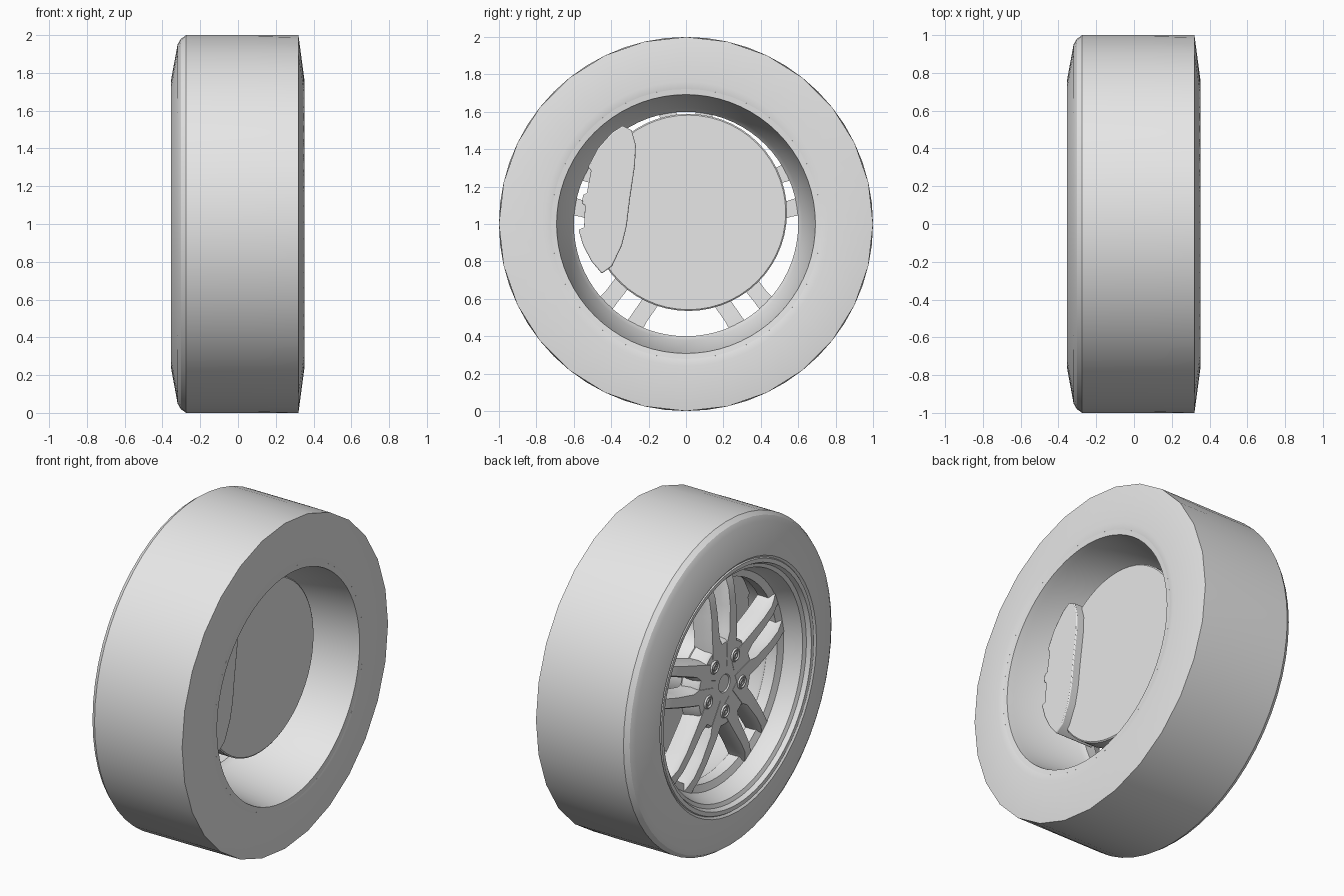
import bpy, bmesh, math
from mathutils import Matrix, Vector

if "Cube" in bpy.data.objects:
    bpy.data.objects.remove(bpy.data.objects["Cube"], do_unlink=True)

grey = bpy.data.materials.new("plain grey")
grey.use_nodes = True
grey.diffuse_color = (0.8, 0.8, 0.8, 1)
grey.node_tree.nodes["Principled BSDF"].inputs["Base Color"].default_value = (0.8, 0.8, 0.8, 1)
CENTRE = (0, 0, 1)


def finish(name, bm, location=CENTRE, angle=35):
    bmesh.ops.remove_doubles(bm, verts=bm.verts, dist=0.0001)
    bmesh.ops.recalc_face_normals(bm, faces=bm.faces)
    mesh = bpy.data.meshes.new(name)
    bm.to_mesh(mesh)
    bm.free()
    mesh.materials.append(grey)
    obj = bpy.data.objects.new(name, mesh)
    obj.location = location
    bpy.context.collection.objects.link(obj)
    bpy.ops.object.select_all(action="DESELECT")
    obj.select_set(True)
    bpy.context.view_layer.objects.active = obj
    bpy.ops.object.shade_smooth_by_angle(angle=math.radians(angle))
    return obj


def bridge(bm, rings, closed):
    """Join equal rings of vertices with quads."""
    pairs = list(zip(rings, rings[1:] + rings[:1])) if closed else list(zip(rings, rings[1:]))
    for a, b in pairs:
        for i in range(len(a)):
            j = (i + 1) % len(a)
            bm.faces.new((a[i], a[j], b[j], b[i]))


def lathe(bm, profile, steps=56, closed=True, offset=(0, 0, 0), coarse=None):
    """Spin (x, radius) points around the x axis; coarse(x, r) picks half-resolution rings."""
    rings = []
    for x, r in profile:
        ring = []
        for i in range(steps):
            a = 2 * math.pi * i / steps
            flat = coarse and coarse(x, r) and i % 2
            k = r * (math.cos(2 * math.pi / steps) if flat else 1)
            ring.append(bm.verts.new(Vector((x, k * math.cos(a), k * math.sin(a))) + Vector(offset)))
        rings.append(ring)
    bridge(bm, rings, closed)
    if not closed:
        bm.faces.new(rings[0])
        bm.faces.new(rings[-1])


# Tyre: rounded outer shoulder, sharper and more faceted inner shoulder
bm = bmesh.new()
lathe(bm, [(-0.34, 0.74), (-0.355, 0.76), (-0.32, 0.95), (-0.303, 0.98), (-0.275, 1.0),
           (0.1, 1.0), (0.32, 1.0), (0.352, 0.76), (0.345, 0.722), (0.3, 0.74), (-0.3, 0.74)],
      coarse=lambda x, r: x > 0.3 and r > 0.9)
finish("tyre", bm, angle=22)

# Rim: stepped outer lip, spoke seat and tapered open barrel
bm = bmesh.new()
lathe(bm, [(-0.335, 0.755), (-0.352, 0.742), (-0.35, 0.718), (-0.325, 0.705), (-0.315, 0.682),
           (-0.25, 0.66), (-0.215, 0.642), (-0.2, 0.6), (-0.13, 0.6), (-0.1, 0.622),
           (0.3, 0.685), (0.342, 0.692), (0.345, 0.722), (0.32, 0.74), (-0.3, 0.74)], steps=72)
finish("rim", bm, angle=30)

# Wheel hub
bm = bmesh.new()
lathe(bm, [(-0.255, 0.0001), (-0.255, 0.05), (-0.262, 0.055), (-0.262, 0.25), (-0.25, 0.262),
           (-0.16, 0.28), (-0.14, 0.26), (-0.14, 0.0001)], closed=False)
finish("wheel_hub", bm)

# Five pairs of chamfered spokes: (radius, front x, back x, inner edge, outer edge)
STATIONS = [(0.1, -0.264, -0.15, 0.005, 0.125), (0.25, -0.264, -0.15, 0.012, 0.132),
            (0.3, -0.264, -0.15, 0.034, 0.134), (0.45, -0.258, -0.14, 0.046, 0.135),
            (0.55, -0.245, -0.13, 0.05, 0.137), (0.6, -0.228, -0.13, 0.05, 0.145),
            (0.645, -0.212, -0.13, 0.046, 0.16)]
bm = bmesh.new()
for n in range(5):
    turn = Matrix.Rotation(2 * math.pi * n / 5, 4, "X")
    for side in (-1, 1):
        rings = []
        for r, front, back, inner, outer in STATIONS:
            section = [(front, inner + 0.016), (front, outer - 0.016), (front + 0.014, outer - 0.008),
                       (front + 0.05, outer), (back, outer), (back, inner),
                       (front + 0.05, inner), (front + 0.014, inner + 0.008)]
            rings.append([bm.verts.new(turn @ Vector((x, side * s, r))) for x, s in section])
        bridge(bm, rings, closed=False)
        bm.faces.new(rings[0])
        bm.faces.new(rings[-1])
finish("spokes", bm)

# Wheel bolts: a low collar with a sunken centre, one between each spoke pair
bm = bmesh.new()
for n in range(5):
    a = math.radians(270 + 72 * n)
    spot = (0, 0.17 * math.cos(a), 0.17 * math.sin(a))
    lathe(bm, [(-0.25, 0.042), (-0.268, 0.04), (-0.273, 0.036), (-0.273, 0.031), (-0.266, 0.026),
               (-0.266, 0.02), (-0.272, 0.018), (-0.272, 0.01), (-0.266, 0.008)],
          steps=18, closed=False, offset=spot)
finish("wheel_bolts", bm)

# Brake disc with its mounting boss, set slightly above the wheel centre
bm = bmesh.new()
lathe(bm, [(-0.14, 0.2), (0.04, 0.24), (0.04, 0.52), (0.047, 0.527), (0.135, 0.527), (0.14, 0.52)],
      closed=False)
finish("brake_disc", bm, location=(0, 0.013, 1.062))

# Brake caliper: notched outline extruded across the disc edge
OUTLINE = [(-0.34, 0.525), (-0.29, 0.5), (-0.268, 0.42), (-0.273, 0.315), (-0.3, 0.13),
           (-0.317, -0.01), (-0.343, -0.115), (-0.395, -0.225), (-0.45, -0.265), (-0.505, -0.2),
           (-0.55, -0.115), (-0.575, -0.03), (-0.545, -0.02), (-0.54, 0.1), (-0.557, 0.11),
           (-0.55, 0.155), (-0.53, 0.165), (-0.508, 0.285), (-0.524, 0.305), (-0.47, 0.406),
           (-0.395, 0.49)]
bm = bmesh.new()
face = bm.faces.new([bm.verts.new((-0.07, y, z)) for y, z in OUTLINE])
top = bmesh.ops.extrude_face_region(bm, geom=[face])
moved = [v for v in top["geom"] if isinstance(v, bmesh.types.BMVert)]
bmesh.ops.translate(bm, verts=moved, vec=(0.26, 0, 0))
caliper = finish("brake_caliper", bm)
bevel = caliper.modifiers.new("soft edge", "BEVEL")
bevel.width = 0.006
bevel.segments = 2
bevel.limit_method = "ANGLE"
bevel.angle_limit = math.radians(60)
